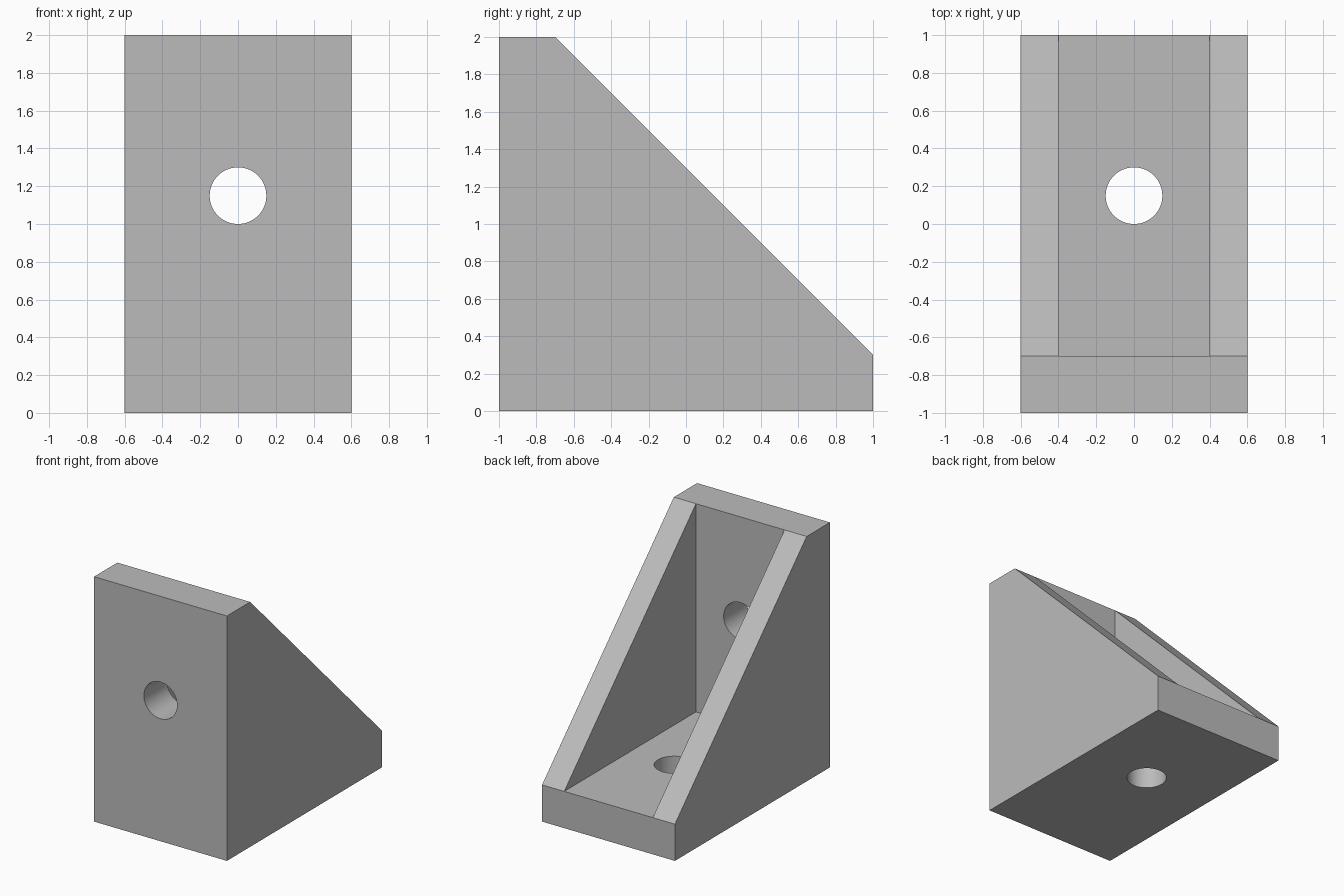
import bpy
import bmesh
from math import pi
from mathutils import Matrix

HALF_WIDTH, WALL, PLATE = 0.6, 0.2, 0.3
HOLE_RADIUS, HOLE_OFFSET = 0.15, 1.15

if "Cube" in bpy.data.objects:
    bpy.data.objects.remove(bpy.data.objects["Cube"], do_unlink=True)

grey = bpy.data.materials.new("plain grey")
grey.use_nodes = True
colour = (0.5, 0.5, 0.5, 1)
grey.diffuse_color = colour
grey.node_tree.nodes["Principled BSDF"].inputs["Base Color"].default_value = colour


def add_object(name, bm):
    bmesh.ops.recalc_face_normals(bm, faces=bm.faces)
    mesh = bpy.data.meshes.new(name)
    bm.to_mesh(mesh)
    bm.free()
    mesh.materials.append(grey)
    obj = bpy.data.objects.new(name, mesh)
    bpy.context.collection.objects.link(obj)
    return obj


def prism(name, profile, half_width):
    """Extrude a side profile of (y, z) points across x."""
    bm = bmesh.new()
    face = bm.faces.new([bm.verts.new((-half_width, y, z)) for y, z in profile])
    extruded = bmesh.ops.extrude_face_region(bm, geom=[face])["geom"]
    verts = [v for v in extruded if isinstance(v, bmesh.types.BMVert)]
    bmesh.ops.translate(bm, verts=verts, vec=(2 * half_width, 0, 0))
    return add_object(name, bm)


def drill(name, location, rotation):
    bm = bmesh.new()
    bmesh.ops.create_cone(bm, cap_ends=True, segments=64, radius1=HOLE_RADIUS,
                          radius2=HOLE_RADIUS, depth=2 * PLATE,
                          matrix=Matrix.Translation(location) @ rotation)
    return add_object(name, bm)


# Solid wedge with blunt ends
bracket = prism("corner_bracket",
                [(-1, 0), (1, 0), (1, PLATE), (PLATE - 1, 2), (-1, 2)], HALF_WIDTH)

# Pocket between the side walls, and one screw hole through each plate
inner = PLATE - 1
cutters = [
    prism("pocket_cutter", [(inner, PLATE), (2, PLATE), (2, 3), (inner, 3)],
          HALF_WIDTH - WALL),
    drill("front_hole_cutter", (0, PLATE / 2 - 1, HOLE_OFFSET), Matrix.Rotation(pi / 2, 4, "X")),
    drill("base_hole_cutter", (0, HOLE_OFFSET - 1, PLATE / 2), Matrix.Identity(4)),
]

bpy.context.view_layer.objects.active = bracket
bracket.select_set(True)
for cutter in cutters:
    cut = bracket.modifiers.new(cutter.name, "BOOLEAN")
    cut.operation, cut.solver, cut.object = "DIFFERENCE", "EXACT", cutter
    bpy.ops.object.modifier_apply(modifier=cut.name)
    bpy.data.objects.remove(cutter, do_unlink=True)

# Smooth hole walls, crisp edges
bpy.ops.object.shade_smooth_by_angle(angle=pi / 6)
